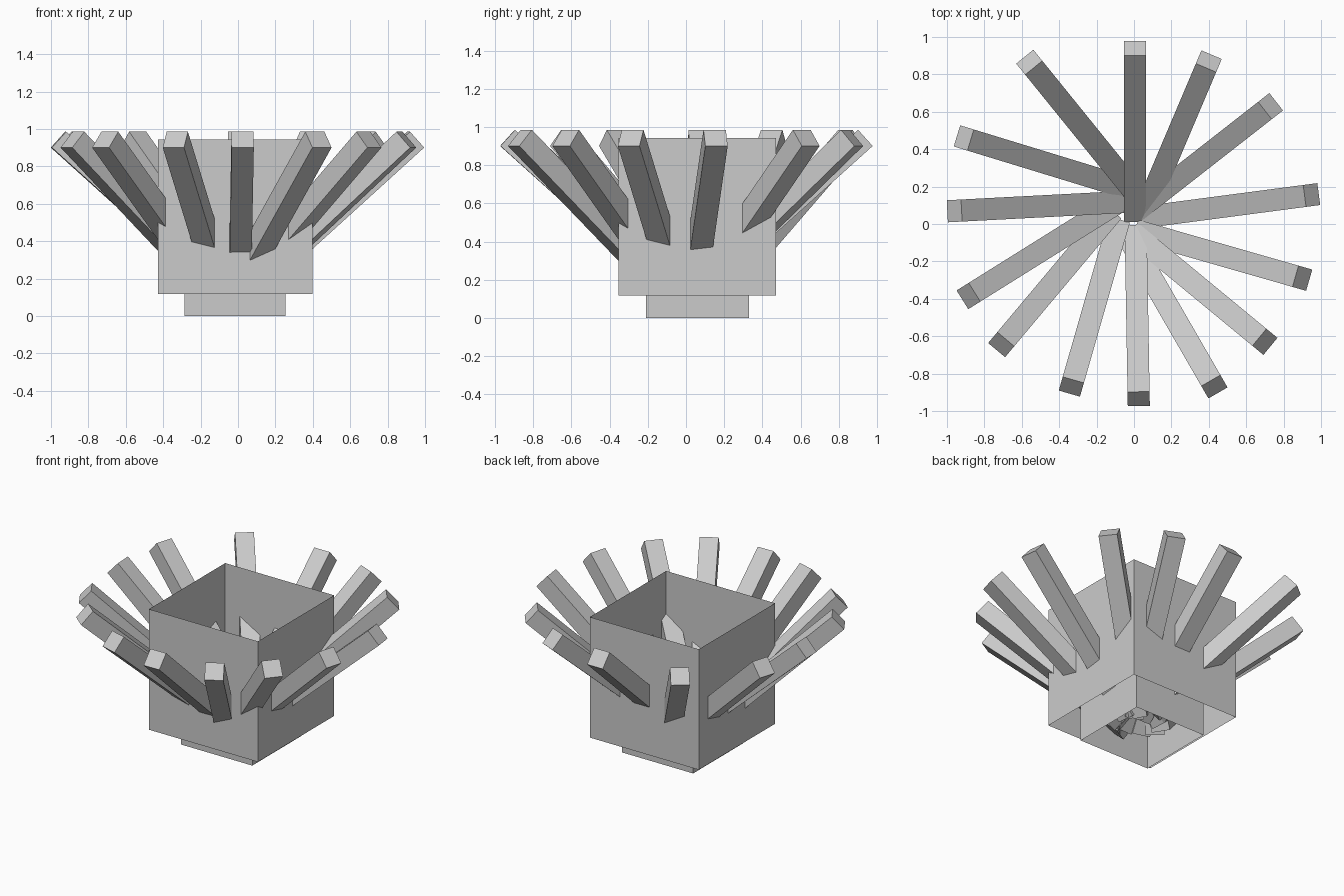
import bpy, bmesh
from math import radians, cos, sin
from mathutils import Matrix, Vector

cube = bpy.data.objects.get("Cube")
if cube:
    bpy.data.objects.remove(cube, do_unlink=True)

grey = bpy.data.materials.new("plain grey")
grey.use_nodes = True
grey.diffuse_color = (0.6, 0.6, 0.6, 1)
grey.node_tree.nodes["Principled BSDF"].inputs["Base Color"].default_value = (0.6, 0.6, 0.6, 1)


def add_object(name, bm):
    mesh = bpy.data.meshes.new(name)
    bm.to_mesh(mesh)
    bm.free()
    mesh.materials.append(grey)
    obj = bpy.data.objects.new(name, mesh)
    bpy.context.collection.objects.link(obj)
    return obj


def open_box(name, size, center):
    """Thin square sleeve, open at the top and the bottom."""
    bm = bmesh.new()
    bmesh.ops.create_cube(bm, size=size, matrix=Matrix.Translation(center))
    caps = [f for f in bm.faces if abs(f.normal.z) > 0.5]
    bmesh.ops.delete(bm, geom=caps, context='FACES_ONLY')
    return add_object(name, bm)


# Two nested sleeves
open_box("outer_box", 0.825, (-0.015, 0.06, 0.53))
open_box("inner_base", 0.54, (-0.015, 0.06, 0.27))

# Fan of square beams: tip x, tip y, heading in degrees
TILT = radians(42)
LENGTH, WIDTH, DEPTH, TIP_Z = 1.2, 0.118, 0.114, 0.943
BEAMS = [
    (0.005, 0.94, 90), (0.40, 0.87, 67), (0.73, 0.63, 38), (0.95, 0.155, 7.5),
    (0.90, -0.29, -16), (0.70, -0.63, -39.5), (0.43, -0.87, -60),
    (0.025, -0.935, -89), (-0.335, -0.87, -106), (-0.71, -0.645, -130),
    (-0.885, -0.385, -148), (-0.96, 0.07, -177), (-0.91, 0.46, 163),
    (-0.56, 0.865, 129),
]

for number, (x, y, heading) in enumerate(BEAMS, 1):
    a = radians(heading)
    axis = Vector((cos(a) * cos(TILT), sin(a) * cos(TILT), sin(TILT)))
    center = Vector((x, y, TIP_Z)) - axis * LENGTH / 2
    placing = (Matrix.Translation(center) @ Matrix.Rotation(a, 4, 'Z')
               @ Matrix.Rotation(-TILT, 4, 'Y')
               @ Matrix.Diagonal((LENGTH, WIDTH, DEPTH, 1)))
    bm = bmesh.new()
    bmesh.ops.create_cube(bm, size=1, matrix=placing)
    add_object(f"beam_{number}", bm)
